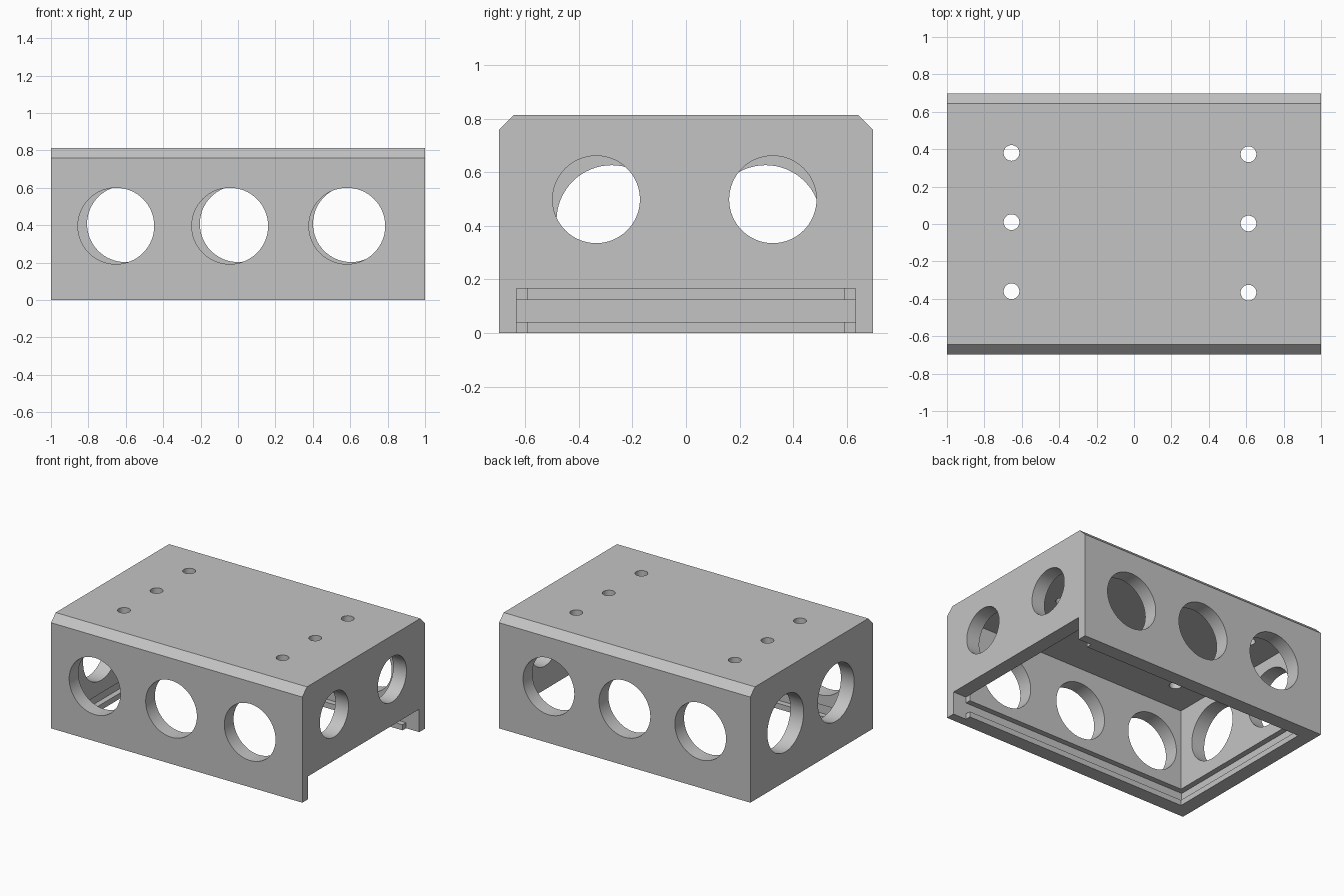
import bpy, bmesh, math
from mathutils import Matrix, Vector

cube = bpy.data.objects.get("Cube")
if cube:
    bpy.data.objects.remove(cube, do_unlink=True)

HALF_Y, HEIGHT, WALL, BEVEL = 0.697, 0.813, 0.105, 0.053
IN_X, IN_Y = 1 - WALL, HALF_Y - WALL
SLOT_Y = 0.632

grey = bpy.data.materials.new("plain grey")
grey.use_nodes = True
colour = (0.55, 0.55, 0.55, 1)
grey.diffuse_color = colour
grey.node_tree.nodes["Principled BSDF"].inputs["Base Color"].default_value = colour


def make_object(name, bm):
    bmesh.ops.recalc_face_normals(bm, faces=bm.faces)
    mesh = bpy.data.meshes.new(name)
    bm.to_mesh(mesh)
    bm.free()
    mesh.materials.append(grey)
    obj = bpy.data.objects.new(name, mesh)
    bpy.context.collection.objects.link(obj)
    return obj


def box_cutter(name, low, high):
    low, high = Vector(low), Vector(high)
    bm = bmesh.new()
    place = Matrix.Translation((low + high) / 2) @ Matrix.Diagonal((*(high - low), 1))
    bmesh.ops.create_cube(bm, size=1, matrix=place)
    return make_object(name, bm)


def hole_cutter(name, centre, radius, axis):
    turn = {"X": Matrix.Rotation(math.pi / 2, 4, "Y"),
            "Y": Matrix.Rotation(math.pi / 2, 4, "X"),
            "Z": Matrix.Identity(4)}[axis]
    bm = bmesh.new()
    bmesh.ops.create_cone(bm, cap_ends=True, segments=64, radius1=radius, radius2=radius,
                          depth=0.3, matrix=Matrix.Translation(centre) @ turn)
    return make_object(name, bm)


# Solid block with chamfered long top edges, extruded along x
bm = bmesh.new()
profile = [(-HALF_Y, 0), (HALF_Y, 0), (HALF_Y, HEIGHT - BEVEL), (HALF_Y - BEVEL, HEIGHT),
           (BEVEL - HALF_Y, HEIGHT), (-HALF_Y, HEIGHT - BEVEL)]
face = bm.faces.new([bm.verts.new((-1, y, z)) for y, z in profile])
ext = bmesh.ops.extrude_face_region(bm, geom=[face])
bmesh.ops.translate(bm, vec=(2, 0, 0),
                    verts=[v for v in ext["geom"] if isinstance(v, bmesh.types.BMVert)])
housing = make_object("housing", bm)

# Open underside, sliding panel groove and its entry slot
cutters = [
    box_cutter("cavity_cutter", (-IN_X, -IN_Y, -0.1), (IN_X, IN_Y, HEIGHT - WALL)),
    box_cutter("groove_cutter", (-0.935, -SLOT_Y, 0.04), (0.95, SLOT_Y, 0.122)),
    box_cutter("entry_cutter", (IN_X, -SLOT_Y, -0.1), (1.1, SLOT_Y, 0.165)),
]

# Large round openings in the front, back and both ends
for x in (-0.652, -0.043, 0.583):
    cutters.append(hole_cutter("front_hole_cutter", (x, -HALF_Y, 0.396), 0.204, "Y"))
for x in (-0.603, 0.0, 0.605):
    cutters.append(hole_cutter("back_hole_cutter", (x, HALF_Y, 0.407), 0.204, "Y"))
for y in (-0.335, 0.324):
    cutters.append(hole_cutter("left_hole_cutter", (1, y, 0.498), 0.163, "X"))
for y in (-0.277, 0.297):
    cutters.append(hole_cutter("right_hole_cutter", (-1, y, 0.42), 0.206, "X"))

# Two rows of small screw holes in the top
for x, shift in ((-0.655, 0.01), (0.612, 0.003)):
    for y in (-0.37, 0, 0.37):
        cutters.append(hole_cutter("screw_hole_cutter", (x, y + shift, HEIGHT), 0.042, "Z"))

for cutter in cutters:
    cutter.hide_render = True
    mod = housing.modifiers.new(cutter.name, "BOOLEAN")
    mod.operation = "DIFFERENCE"
    mod.solver = "EXACT"
    mod.object = cutter

# Bake the cuts, then discard the cutters
bpy.context.view_layer.update()
graph = bpy.context.evaluated_depsgraph_get()
cut_mesh = bpy.data.meshes.new_from_object(housing.evaluated_get(graph))
housing.modifiers.clear()
housing.data = cut_mesh
for cutter in cutters:
    bpy.data.objects.remove(cutter, do_unlink=True)
cut_mesh.materials.clear()
cut_mesh.materials.append(grey)
for poly in cut_mesh.polygons:
    poly.material_index = 0

# Smooth hole walls while keeping the box edges sharp
bpy.ops.object.select_all(action="DESELECT")
housing.select_set(True)
bpy.context.view_layer.objects.active = housing
bpy.ops.object.shade_smooth_by_angle(angle=math.radians(30))
